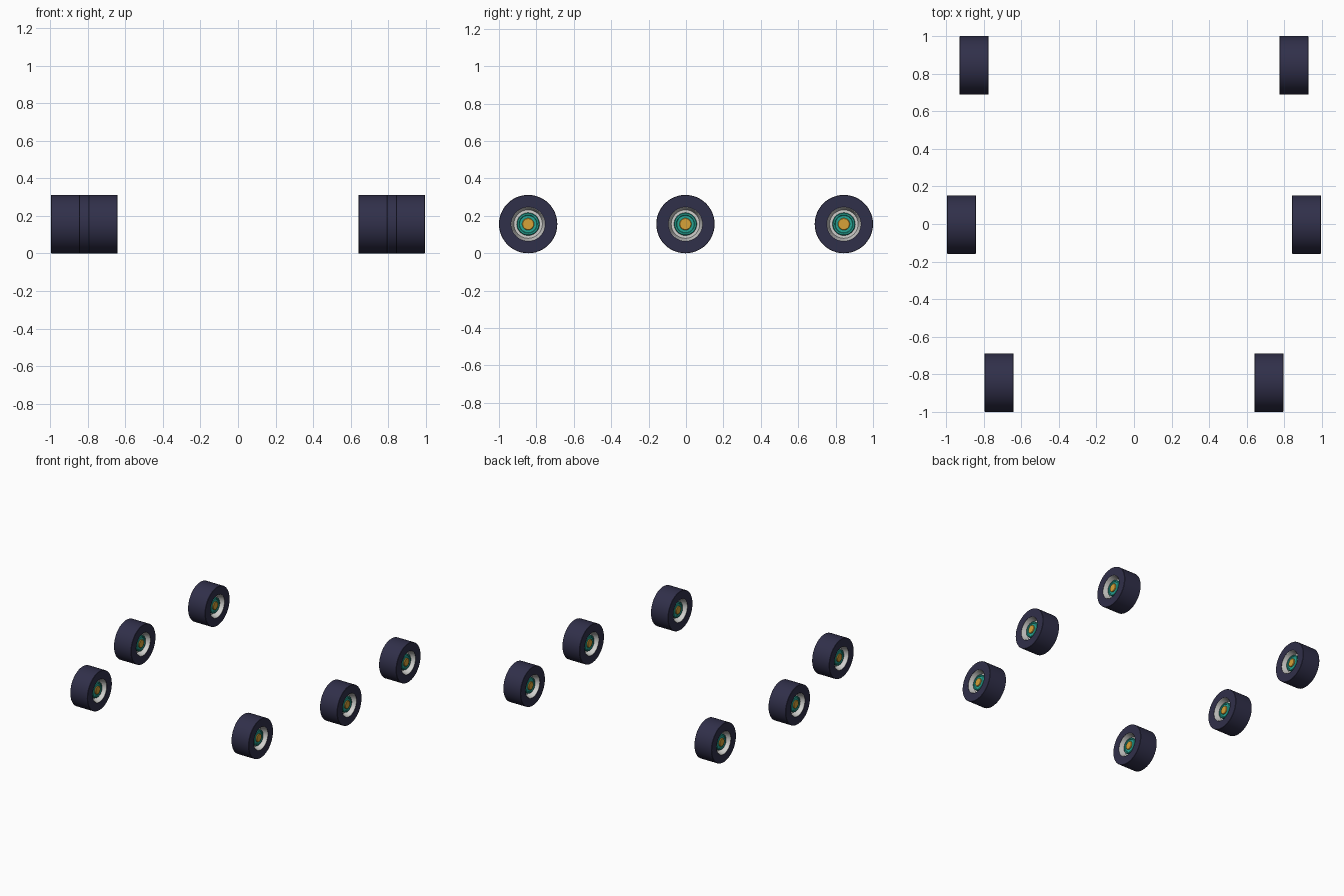
import bpy, bmesh, math

if "Cube" in bpy.data.objects:
    bpy.data.objects.remove(bpy.data.objects["Cube"])

SEG = 48
R = 0.156       # tyre radius
H = 0.077       # half of the tyre width


def material(name, rgb):
    m = bpy.data.materials.new(name)
    m.diffuse_color = (*rgb, 1.0)
    m.use_nodes = True
    m.node_tree.nodes["Principled BSDF"].inputs["Base Color"].default_value = m.diffuse_color
    return m


NAVY = material("navy rubber", (0.030, 0.029, 0.068))
SILVER = material("light silver", (0.62, 0.62, 0.60))
TEAL = material("teal", (0.02, 0.38, 0.30))
GOLD = material("gold", (0.68, 0.36, 0.04))


def lathe(name, half, mat, closed):
    """Revolve a profile (x, radius) around the x axis; the half profile is mirrored in x."""
    prof = half + [(-x, r) for x, r in reversed(half)]
    bm = bmesh.new()
    rings = []
    for x, r in prof:
        if r == 0:
            rings.append([bm.verts.new((x, 0, 0))] * SEG)
        else:
            rings.append([bm.verts.new((x, r * math.cos(a), r * math.sin(a)))
                          for a in (2 * math.pi * i / SEG for i in range(SEG))])
    count = len(rings) if closed else len(rings) - 1
    for k in range(count):
        a, b = rings[k], rings[(k + 1) % len(rings)]
        for i in range(SEG):
            j = (i + 1) % SEG
            quad = list(dict.fromkeys((a[i], a[j], b[j], b[i])))
            bm.faces.new(quad)
    bmesh.ops.recalc_face_normals(bm, faces=bm.faces)
    # smooth round surfaces, sharp profile corners
    for f in bm.faces:
        f.smooth = True
    for e in bm.edges:
        if len(e.link_faces) == 2 and e.calc_face_angle() > math.radians(30):
            e.smooth = False
    me = bpy.data.meshes.new(name)
    bm.to_mesh(me)
    bm.free()
    me.materials.append(mat)
    return me


# tyre: square-shouldered ring
tyre = lathe("tyre", [(H, 0.091), (H, R - 0.002), (H - 0.002, R)], NAVY, True)
# rim: tapered dish on both sides with a flat floor
rim = lathe("rim", [(0.030, 0.0), (0.030, 0.076), (H - 0.004, 0.088), (H - 0.001, 0.0915)],
            SILVER, False)
# hub: stepped boss
hub = lathe("hub", [(0.054, 0.0), (0.054, 0.046), (0.058, 0.049), (0.058, 0.057), (0.054, 0.061),
                    (0.028, 0.061)], TEAL, False)
# axle cap in the middle of the hub
cap = lathe("axle_cap", [(0.062, 0.0), (0.062, 0.029), (0.059, 0.032), (0.050, 0.032)],
            GOLD, False)

# three wheel pairs: distance from the centre line, position along the body
PAIRS = {"front": (0.718, -0.844), "middle": (0.918, -0.003), "rear": (0.851, 0.844)}

for place, (x, y) in PAIRS.items():
    for side, s in (("left", -1), ("right", 1)):
        for me in (tyre, rim, hub, cap):
            ob = bpy.data.objects.new(f"{place}_{side}_{me.name}", me)
            ob.location = (s * x, y, R)
            bpy.context.collection.objects.link(ob)
